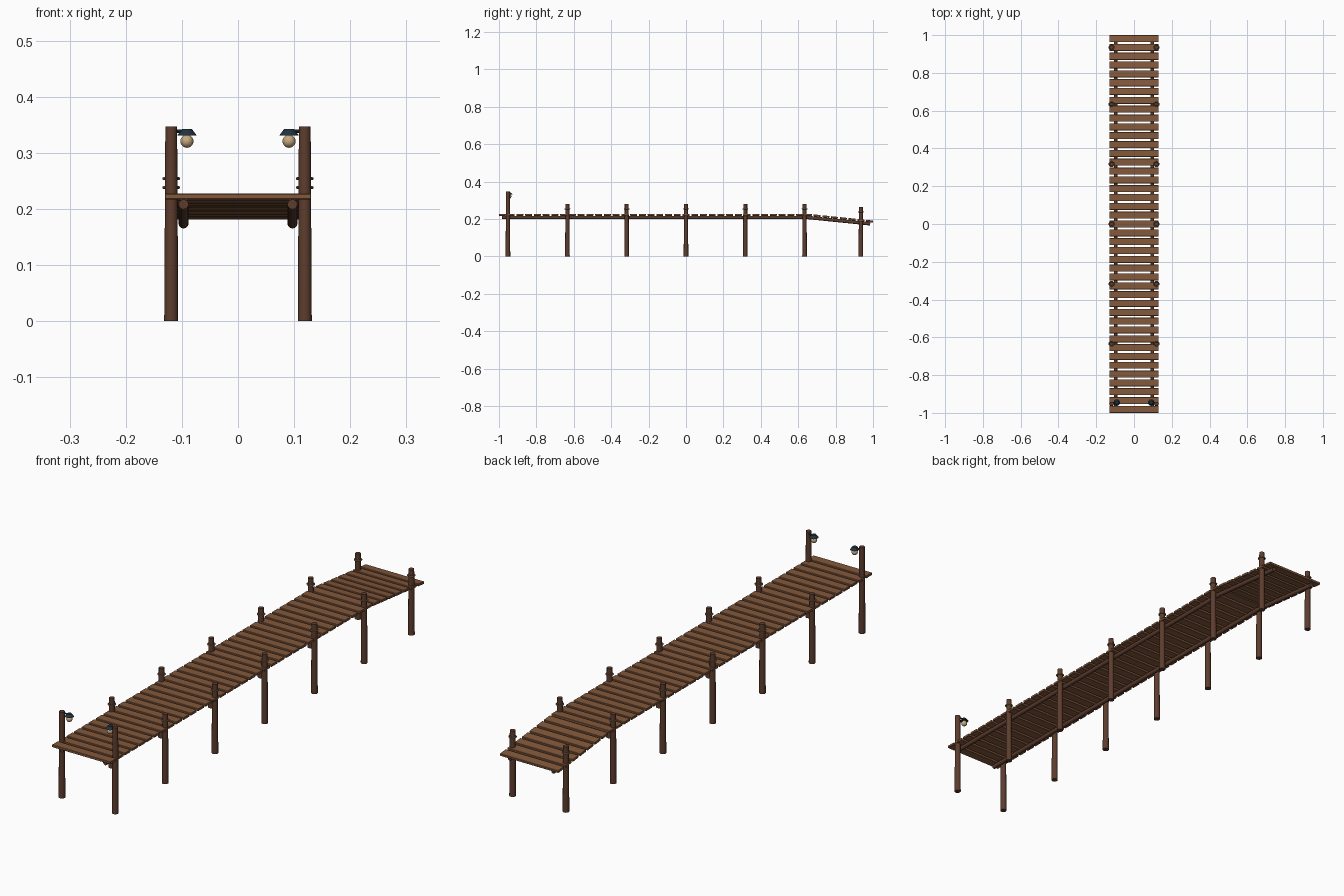
import bpy
import math
from mathutils import Vector

cube = bpy.data.objects.get("Cube")
if cube:
    bpy.data.objects.remove(cube, do_unlink=True)


def material(name, r, g, b):
    m = bpy.data.materials.new(name)
    m.use_nodes = True
    m.diffuse_color = (r, g, b, 1)
    m.node_tree.nodes["Principled BSDF"].inputs["Base Color"].default_value = (r, g, b, 1)
    return m


PLANK = material("plank wood", 0.23, 0.10, 0.045)
POST = material("dark post wood", 0.11, 0.046, 0.027)
ROPE = material("rope tan", 0.27, 0.16, 0.085)
METAL = material("lamp blue black metal", 0.016, 0.032, 0.048)
GLOW = material("lamp globe cream", 0.56, 0.40, 0.21)


def finish(name, mat, smooth=True):
    ob = bpy.context.object
    ob.name = name
    ob.data.materials.append(mat)
    if smooth:
        bpy.ops.object.shade_smooth_by_angle(angle=math.radians(40))
    return ob


def cone(name, mat, loc, r1, r2, depth, sides=12):
    """Upright tapered cylinder standing on loc."""
    bpy.ops.mesh.primitive_cone_add(vertices=sides, radius1=r1, radius2=r2, depth=depth,
                                    location=(loc[0], loc[1], loc[2] + depth / 2))
    return finish(name, mat)


def log(name, mat, a, b, radius, sides=12):
    """Round bar between two points."""
    a, b = Vector(a), Vector(b)
    d = b - a
    bpy.ops.mesh.primitive_cylinder_add(vertices=sides, radius=radius, depth=d.length,
                                        location=(a + b) / 2,
                                        rotation=d.to_track_quat('Z', 'Y').to_euler())
    return finish(name, mat)


WIDTH, BOARD, THICK = 0.261, 0.037, 0.010
PITCH = (2 - BOARD) / 42
FIRST = -1 + BOARD / 2
DECK_Z = 0.222                  # middle of the boards
BEND = 0.66                     # where the ramp starts
SLOPE = math.atan(0.105)


def boards(name, y, z, count, tilt):
    bpy.ops.mesh.primitive_cube_add(size=1, location=(0, y, z), rotation=(-tilt, 0, 0))
    ob = finish(name, PLANK, smooth=False)
    for v in ob.data.vertices:
        v.co = (v.co.x * WIDTH, v.co.y * BOARD, v.co.z * THICK)
    bevel = ob.modifiers.new("worn edges", 'BEVEL')
    bevel.width, bevel.segments = 0.0012, 1
    array = ob.modifiers.new("row", 'ARRAY')
    array.count = count
    array.use_relative_offset = False
    array.use_constant_offset = True
    array.constant_offset_displace = (0, PITCH / math.cos(tilt), 0)


def ramp_drop(y):
    return max(0, y - BEND) * math.tan(SLOPE)


# Level deck and sloping ramp boards
boards("deck_planks", FIRST, DECK_Z, 36, 0)
ramp_y = FIRST + 36 * PITCH
boards("ramp_planks", ramp_y, DECK_Z - ramp_drop(ramp_y), 7, SLOPE)

POST_Y = (-0.952, -0.634, -0.317, 0, 0.317, 0.634, 0.935)

for side, s in (("left", 1), ("right", -1)):
    # Bearers under the boards
    x, z = s * 0.097, 0.208
    log(side + "_deck_bearer", POST, (x, -0.985, z), (x, BEND, z), 0.009)
    log(side + "_ramp_bearer", POST, (x, BEND - 0.01, z), (x, 0.985, z - ramp_drop(0.985)), 0.009)

    # Piles, each with a rope ring except the lamp posts
    for i, y in enumerate(POST_Y):
        drop = 0.016 if i == len(POST_Y) - 1 else 0
        height = 0.347 if i == 0 else 0.28 - drop
        cone(f"{side}_post_{i + 1}", POST, (s * 0.119, y, 0), 0.0125, 0.0105, height)
        if i:
            bpy.ops.mesh.primitive_torus_add(location=(s * 0.119, y, 0.254 - drop),
                                             major_radius=0.0132, minor_radius=0.0026,
                                             major_segments=16, minor_segments=8)
            finish(f"{side}_rope_ring_{i + 1}", ROPE)

    # Lamp hanging on the inner side of the front post
    lx, ly = s * 0.091, -0.945
    log(side + "_lamp_arm", METAL, (s * 0.114, ly, 0.338), (lx, ly, 0.338), 0.003, 8)
    cone(side + "_lamp_shade", METAL, (lx, ly, 0.331), 0.0172, 0.009, 0.011)
    bpy.ops.mesh.primitive_uv_sphere_add(segments=16, ring_count=10, radius=0.0117,
                                         location=(lx, ly, 0.3205))
    finish(side + "_lamp_globe", GLOW)
